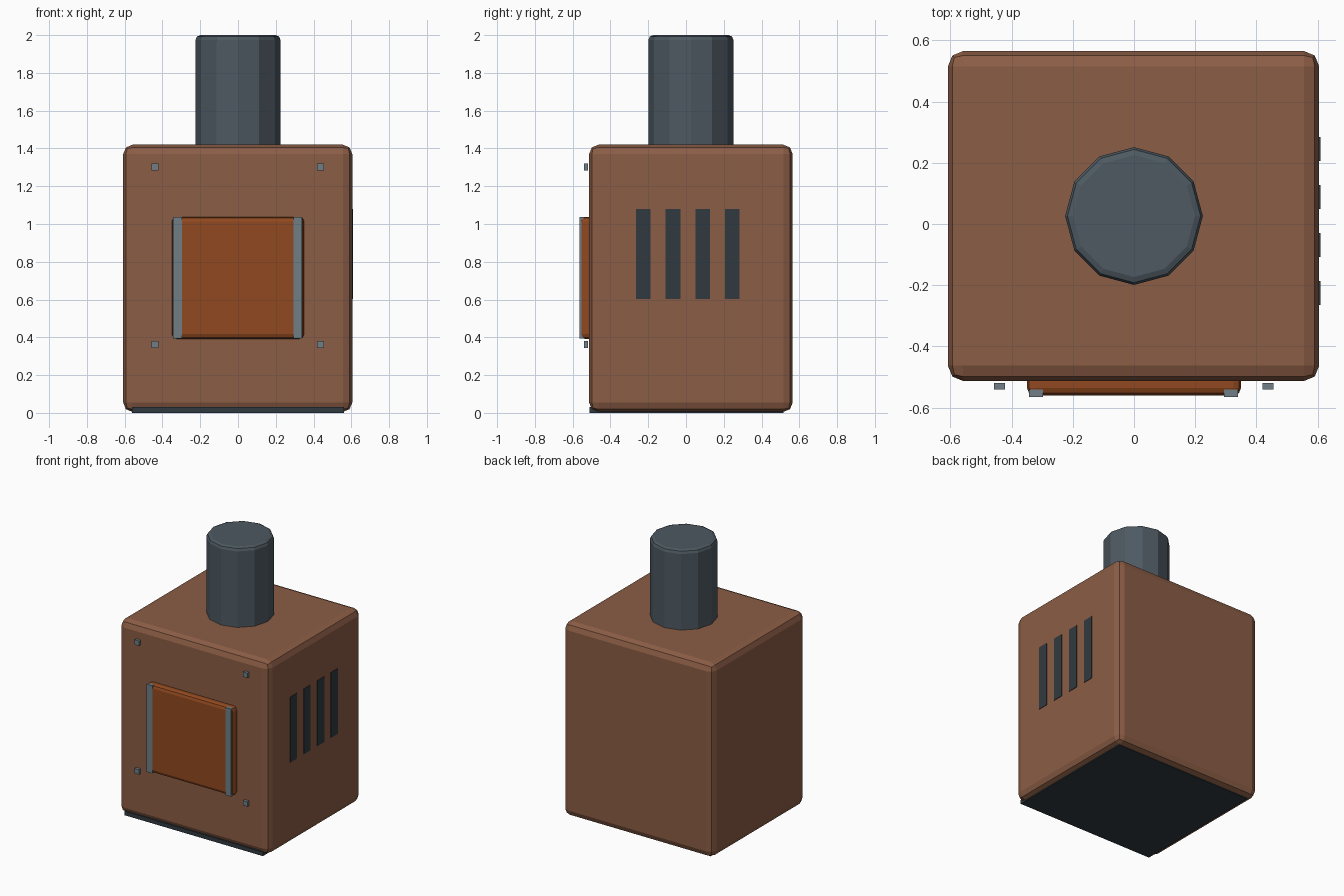
import bpy

if "Cube" in bpy.data.objects:
    bpy.data.objects.remove(bpy.data.objects["Cube"])


def material(name, rgb):
    m = bpy.data.materials.new(name)
    m.diffuse_color = (*rgb, 1)
    m.use_nodes = True
    m.node_tree.nodes["Principled BSDF"].inputs["Base Color"].default_value = m.diffuse_color
    return m


COPPER = material("copper", (0.26, 0.11, 0.06))
RUST = material("rust", (0.28, 0.065, 0.014))
STEEL = material("steel", (0.075, 0.1, 0.12))
TRIM = material("trim", (0.16, 0.21, 0.24))
DARK = material("dark", (0.03, 0.042, 0.05))


def finish(obj, name, mat, bevel):
    obj.name = name
    obj.data.materials.append(mat)
    if bevel:
        mod = obj.modifiers.new("bevel", "BEVEL")
        mod.width = bevel
        mod.segments = 2
        mod.limit_method = 'ANGLE'
        mod.angle_limit = 0.8
    return obj


def box(name, lo, hi, mat, bevel=0):
    """Box spanning two opposite corners."""
    bpy.ops.mesh.primitive_cube_add(size=1, location=[(a + b) / 2 for a, b in zip(lo, hi)])
    obj = bpy.context.object
    obj.scale = [b - a for a, b in zip(lo, hi)]
    bpy.ops.object.transform_apply(location=False, rotation=False, scale=True)
    return finish(obj, name, mat, bevel)


# Furnace body and base plate
box("body", (-0.608, -0.513, 0.005), (0.605, 0.565, 1.42), COPPER, 0.05)
box("base_plate", (-0.56, -0.512, 0), (0.56, 0.515, 0.03), DARK)

# Twelve-sided chimney
bpy.ops.mesh.primitive_cylinder_add(vertices=12, radius=0.225, depth=0.65, location=(0, 0.026, 1.675))
finish(bpy.context.object, "chimney", STEEL, 0.025)

# Front door with its two upright strips
box("door", (-0.35, -0.56, 0.392), (0.35, -0.49, 1.038), RUST, 0.025)
for side, x in (("left", -0.32), ("right", 0.317)):
    box("door_strip_" + side, (x - 0.023, -0.565, 0.395), (x + 0.023, -0.541, 1.036), TRIM)

# Rivets at the front corners
for x in (-0.44, 0.437):
    for z in (0.362, 1.302):
        box("rivet", (x - 0.018, -0.541, z - 0.018), (x + 0.018, -0.52, z + 0.018), TRIM)

# Vent slats on the right side
for i in range(4):
    y = -0.226 + i * 0.157
    box("vent_slat", (0.59, y - 0.039, 0.603), (0.609, y + 0.039, 1.08), DARK)
